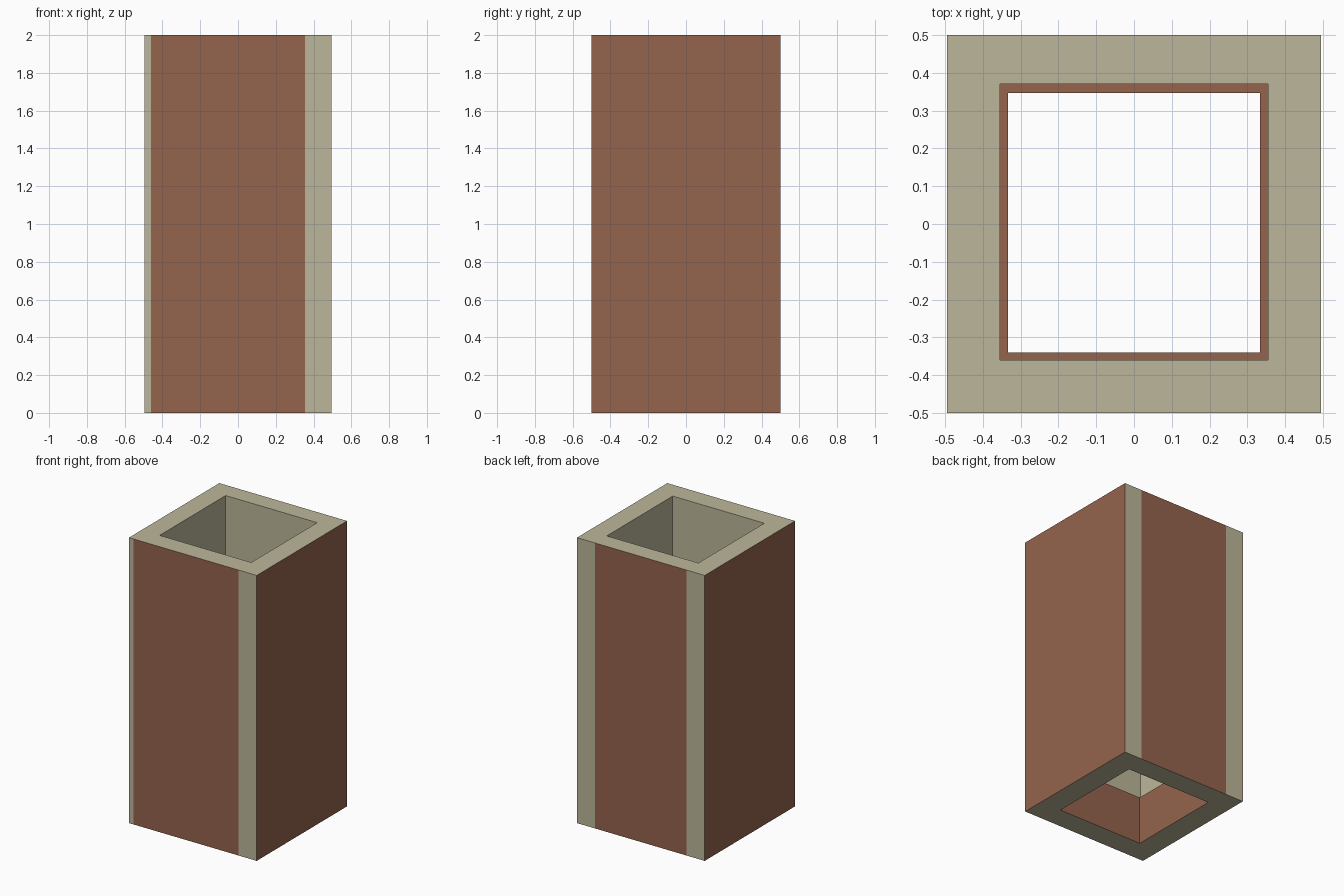
import bpy

if "Cube" in bpy.data.objects:
    bpy.data.objects.remove(bpy.data.objects["Cube"])

HEIGHT = 2.0
LINER_TOP = 0.34


def material(name, color):
    m = bpy.data.materials.new(name)
    m.diffuse_color = color
    m.use_nodes = True
    m.node_tree.nodes["Principled BSDF"].inputs["Base Color"].default_value = m.diffuse_color
    return m


cream = material("cream_stone", (0.50, 0.47, 0.32, 1))
brown = material("brown_brick", (0.30, 0.125, 0.075, 1))


def prism(name, outline, top, brown_sides=(), brown_top=False):
    """Upright prism from a counter-clockwise outline; listed sides are brown."""
    n = len(outline)
    verts = [(x, y, z) for z in (0, top) for x, y in outline]
    faces = [(i, (i + 1) % n, n + (i + 1) % n, n + i) for i in range(n)]
    faces += [tuple(reversed(range(n))), tuple(range(n, 2 * n))]
    mesh = bpy.data.meshes.new(name)
    mesh.from_pydata(verts, [], faces)
    mesh.materials.append(cream)
    mesh.materials.append(brown)
    for i in brown_sides:
        mesh.polygons[i].material_index = 1
    mesh.polygons[n + 1].material_index = int(brown_top)
    obj = bpy.data.objects.new(name, mesh)
    bpy.context.collection.objects.link(obj)
    return obj


def rect(x0, x1, y0, y1):
    # side order: front, right, back, left
    return [(x0, y0), (x1, y0), (x1, y1), (x0, y1)]


# Side walls run the full depth; the left one is notched for the front wall
prism("right_wall", rect(0.355, 0.495, -0.5, 0.5), HEIGHT, [1])
prism("left_wall", [(-0.495, -0.5), (-0.46, -0.5), (-0.46, -0.36),
                    (-0.355, -0.36), (-0.355, 0.5), (-0.495, 0.5)], HEIGHT, [5])

# Front and back walls fit between them
prism("front_wall", rect(-0.46, 0.355, -0.5, -0.36), HEIGHT, [0])
prism("back_wall", rect(-0.355, 0.355, 0.37, 0.5), HEIGHT, [2])

# Low brown lining around the inside of the shaft
for side, x0, x1 in (("left", -0.355, -0.333), ("right", 0.333, 0.355)):
    prism(side + "_lining", rect(x0, x1, -0.36, 0.37), LINER_TOP, range(4), True)
for side, y0, y1 in (("front", -0.36, -0.34), ("back", 0.347, 0.37)):
    prism(side + "_lining", rect(-0.333, 0.333, y0, y1), LINER_TOP, range(4), True)
